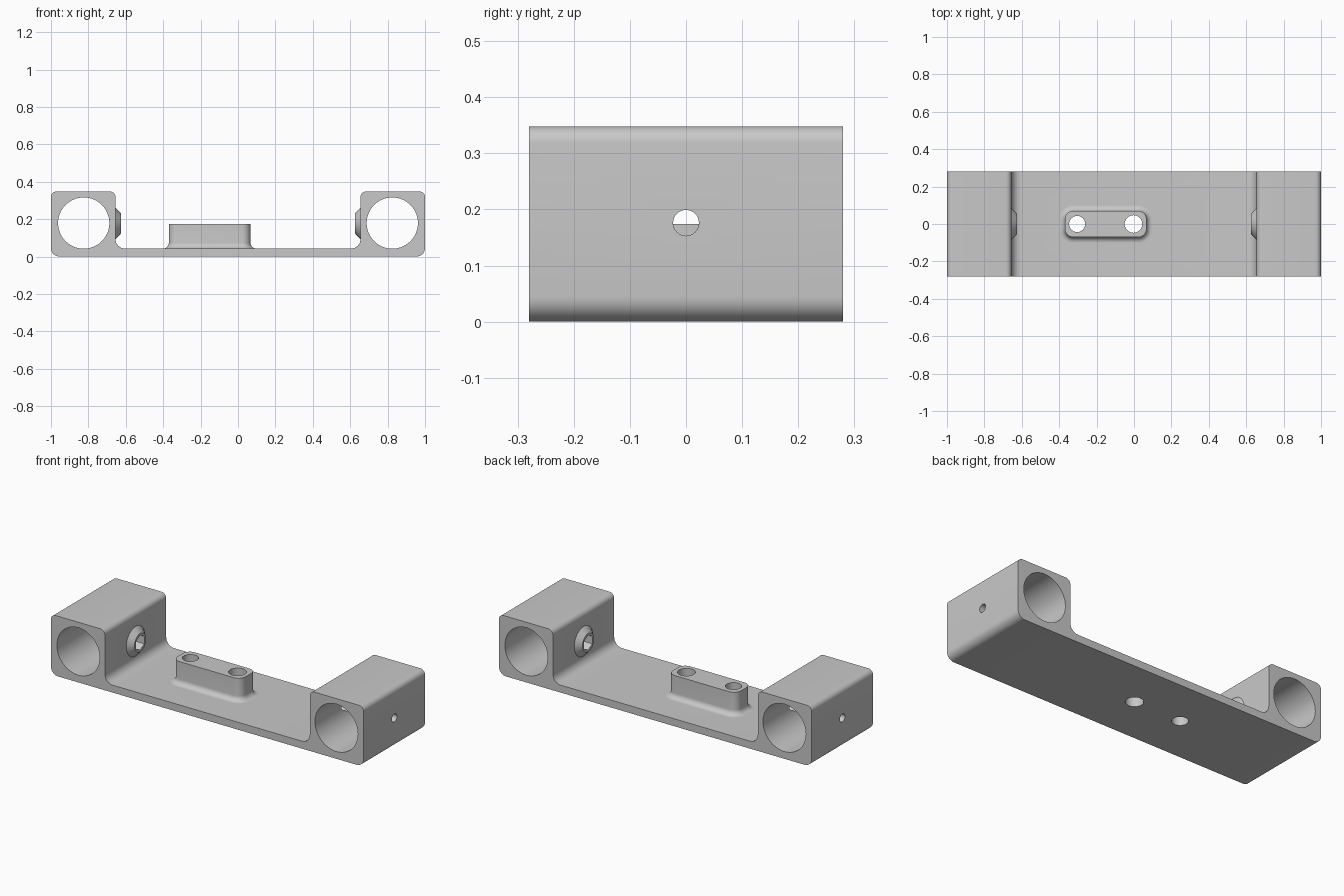
import bpy, bmesh
from math import sin, cos, pi, tan
from mathutils import Vector, Matrix

if "Cube" in bpy.data.objects:
    bpy.data.objects.remove(bpy.data.objects["Cube"])

DEPTH = 0.28        # half depth of the bracket
AXIS_Z = 0.177      # height of bores, screws and bosses
BORE_X = 0.825
FACE_X = 0.655      # inner face of the end blocks
FLOOR = 0.043       # thickness of the connecting plate
PAD_TOP = 0.174

grey = bpy.data.materials.new("plain grey")
grey.use_nodes = True
grey.diffuse_color = (0.58, 0.58, 0.58, 1)
grey.node_tree.nodes["Principled BSDF"].inputs["Base Color"].default_value = (0.58, 0.58, 0.58, 1)


def rounded(corners, steps=8):
    """Replace each (x, y, radius) corner by an arc."""
    out = []
    for i, (x, y, r) in enumerate(corners):
        p = Vector((x, y))
        a = (Vector(corners[i - 1][:2]) - p).normalized()
        b = (Vector(corners[(i + 1) % len(corners)][:2]) - p).normalized()
        half = a.angle(b) / 2
        centre = p + (a + b).normalized() * r / sin(half)
        start = p + a * r / tan(half) - centre
        end = p + b * r / tan(half) - centre
        sweep = start.angle_signed(end)
        for k in range(steps + 1):
            t = -sweep * k / steps
            out.append(centre + Matrix.Rotation(t, 2) @ start)
    return out


def loft(name, rings):
    """Closed solid through rings of equal point count."""
    bm = bmesh.new()
    loops = [[bm.verts.new(p) for p in ring] for ring in rings]
    for low, high in zip(loops, loops[1:]):
        for i in range(len(low)):
            bm.faces.new((low[i - 1], low[i], high[i], high[i - 1]))
    bm.faces.new(loops[0])
    bm.faces.new(loops[-1])
    bmesh.ops.recalc_face_normals(bm, faces=bm.faces)
    mesh = bpy.data.meshes.new(name)
    bm.to_mesh(mesh)
    bm.free()
    mesh.materials.append(grey)
    obj = bpy.data.objects.new(name, mesh)
    bpy.context.collection.objects.link(obj)
    return obj


def rod(name, axis, centre, stations, sides=64):
    """Turned solid along an axis; stations are (offset, radius)."""
    rings = []
    for d, r in stations:
        ring = []
        for k in range(sides):
            u, v = r * cos(2 * pi * k / sides), r * sin(2 * pi * k / sides)
            p = {"x": (d, v, u), "y": (v, d, u), "z": (u, v, d)}[axis]
            ring.append(Vector(centre) + Vector(p))
        rings.append(ring)
    return loft(name, rings)


def combine(body, tool, operation):
    mod = body.modifiers.new(tool.name, "BOOLEAN")
    mod.operation, mod.object, mod.solver = operation, tool, "EXACT"
    with bpy.context.temp_override(object=body, active_object=body):
        bpy.ops.object.modifier_apply(modifier=mod.name)
    bpy.data.objects.remove(tool)


# Bracket profile: plate and two end blocks
right_half = [(1, 0, 0.045), (1, 0.348, 0.03), (FACE_X, 0.348, 0.03), (FACE_X, FLOOR, 0.05)]
left_half = [(-x, z, r) for x, z, r in reversed(right_half)]
profile = rounded(right_half + left_half)
body = loft("bracket", [[(p.x, y, p.y) for p in profile] for y in (-DEPTH, DEPTH)])

# Mounting pad with a filleted foot
FILLET = 0.03
levels = [(0.02, FILLET)]
levels += [(FLOOR + FILLET * (1 - cos(t)), FILLET * (1 - sin(t)))
           for t in (pi / 2 * k / 8 for k in range(9))]
levels += [(PAD_TOP, 0)]
rings = []
for z, grow in levels:
    x0, x1, y, r = -0.37 - grow, 0.067 + grow, 0.07 + grow, 0.045 + grow
    outline = rounded([(x0, -y, r), (x1, -y, r), (x1, y, r), (x0, y, r)])
    rings.append([(p.x, p.y, z) for p in outline])
combine(body, loft("mounting_pad", rings), "UNION")

# Conical bosses on the inner faces
for s in (-1, 1):
    combine(body, rod("boss", "x", (s * FACE_X, 0, AXIS_Z),
                      [(s * 0.02, 0.085), (0, 0.085), (-s * 0.03, 0.053)]), "UNION")

# Bores, hex sockets and screw holes in the end blocks
for s in (-1, 1):
    combine(body, rod("bore", "y", (s * BORE_X, 0, AXIS_Z + 0.002),
                      [(-0.4, 0.137), (0.4, 0.137)], 96), "DIFFERENCE")
    combine(body, rod("hex_socket", "x", (s * FACE_X, 0, AXIS_Z),
                      [(-s * 0.1, 0.043), (s * 0.1, 0.043)], 6), "DIFFERENCE")
    combine(body, rod("screw_hole", "x", (s, 0, AXIS_Z - 0.001),
                      [(-0.12, 0.023), (0.12, 0.023)], 32), "DIFFERENCE")

# Pad holes through the plate
for x, r in ((-0.304, 0.043), (-0.003, 0.047)):
    combine(body, rod("pad_hole", "z", (x, 0, 0), [(-0.1, r), (0.4, r)], 48), "DIFFERENCE")

bpy.ops.object.select_all(action="DESELECT")
body.select_set(True)
bpy.context.view_layer.objects.active = body
bpy.ops.object.shade_smooth_by_angle(angle=pi / 6)
